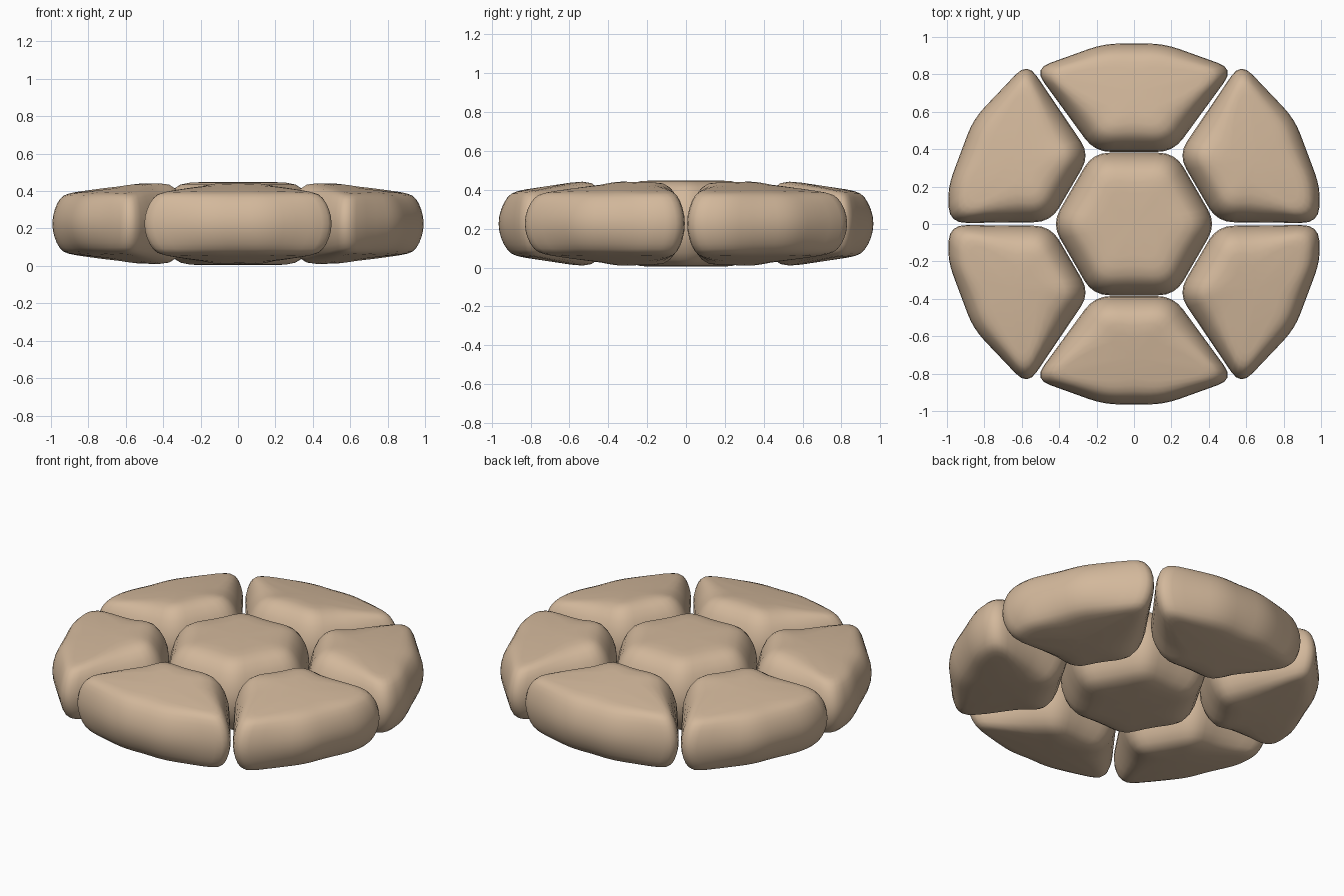
import bpy, bmesh, math
from mathutils import Vector

if "Cube" in bpy.data.objects:
    bpy.data.objects.remove(bpy.data.objects["Cube"])

MID = 0.226      # height of the widest section
HALF = 0.222     # half thickness near the centre

tan = bpy.data.materials.new("warm tan")
tan.diffuse_color = (0.65, 0.48, 0.33, 1)
tan.use_nodes = True
tan.node_tree.nodes["Principled BSDF"].inputs["Base Color"].default_value = tan.diffuse_color


def rounded(corners, reach=0.09, steps=4):
    """Round every corner of a polygon, then split the long straight sides."""
    pts, n = [], len(corners)
    for i in range(n):
        a, b, c = (Vector(corners[(i + k) % n]) for k in (-1, 0, 1))
        p = b + (a - b).normalized() * min(reach, (a - b).length * 0.45)
        q = b + (c - b).normalized() * min(reach, (c - b).length * 0.45)
        for s in range(steps + 1):
            t = s / steps
            pts.append(p * (1 - t) ** 2 + b * 2 * t * (1 - t) + q * t ** 2)
    out = []
    for p, q in zip(pts, pts[1:] + pts[:1]):
        m = max(1, round((q - p).length / 0.08))
        out += [p.lerp(q, k / m) for k in range(m)]
    return out


def half_height(p):
    """The slab gets thinner towards its rim."""
    return HALF - 0.15 * max(0.0, p.length - 0.52)


# pillow edge: (inset, share of the half height)
EDGE = [(0, 0), (0.006, 0.25), (0.022, 0.48), (0.045, 0.68), (0.075, 0.84),
        (0.11, 0.94), (0.16, 0.985), (0.22, 1.0)]
PROFILE = [(d, -t) for d, t in reversed(EDGE)] + EDGE[1:]


def pillow(name, corners):
    """Stack inset copies of the outline into a soft pillow-shaped cell."""
    outline = rounded(corners)
    centre = sum(outline, Vector((0, 0))) / len(outline)
    bm = bmesh.new()
    rings = []
    for inset, t in PROFILE:
        ring = []
        for p in outline:
            outer = min(1, max(0, (p.length - 0.6) / 0.3))
            to_c = centre - p
            d = min(inset * (1 - 0.35 * outer), to_c.length * 0.9)
            q = p + to_c.normalized() * d
            ring.append(bm.verts.new((q.x, q.y, MID + t * half_height(q))))
        rings.append(ring)
    n = len(outline)
    for lo, hi in zip(rings, rings[1:]):
        for i in range(n):
            j = (i + 1) % n
            bm.faces.new((lo[i], lo[j], hi[j], hi[i]))
    for ring, s in ((rings[0], -1), (rings[-1], 1)):
        tip = bm.verts.new((centre.x, centre.y, MID + s * half_height(centre)))
        for i in range(n):
            bm.faces.new((ring[i], ring[(i + 1) % n], tip))
    bmesh.ops.recalc_face_normals(bm, faces=bm.faces)
    for f in bm.faces:
        f.smooth = True
    mesh = bpy.data.meshes.new(name)
    bm.to_mesh(mesh)
    bm.free()
    mesh.materials.append(tan)
    obj = bpy.data.objects.new(name, mesh)
    bpy.context.collection.objects.link(obj)


# centre cell: hexagon with flat sides to front and back
pillow("centre_cell", [(0.44 * math.cos(math.radians(a)), 0.44 * math.sin(math.radians(a)))
                       for a in range(0, 360, 60)])

# front and back cells
END = [(-0.21, 0.385), (0.21, 0.385), (0.535, 0.83), (0.16, 0.965), (-0.16, 0.965), (-0.535, 0.83)]
for sy, name in ((1, "back_cell"), (-1, "front_cell")):
    pillow(name, [(x, y * sy) for x, y in END])

# four side cells, mirrored
SIDE = [(0.235, 0.37), (0.445, 0.01), (0.985, 0.005), (0.998, 0.19), (0.86, 0.56), (0.57, 0.865)]
for sx, xs in ((1, "right"), (-1, "left")):
    for sy, ys in ((1, "back"), (-1, "front")):
        pillow(f"{ys}_{xs}_cell", [(x * sx, y * sy) for x, y in SIDE])
